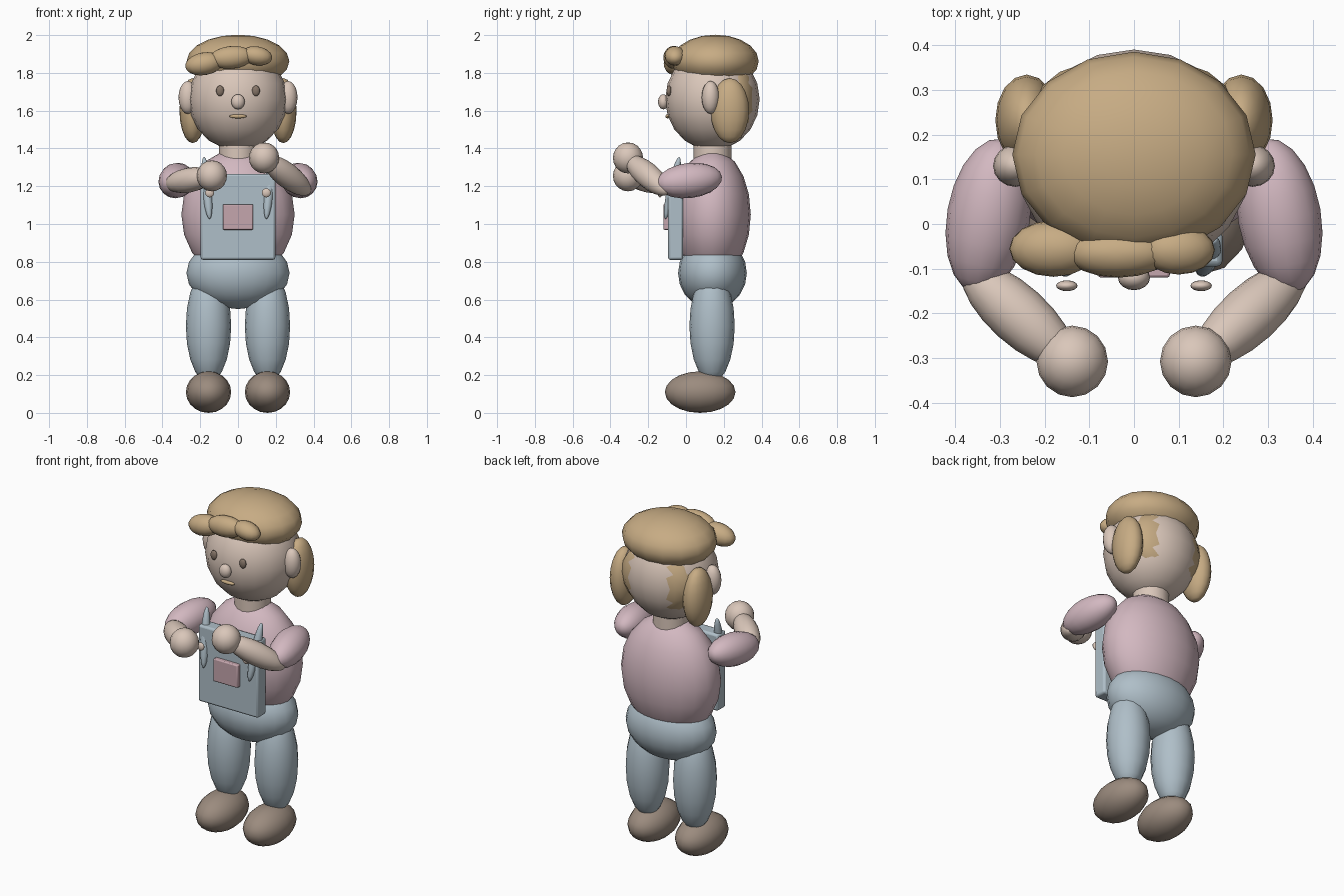
import bpy
from math import radians
from mathutils import Vector

cube = bpy.data.objects.get("Cube")
if cube:
    bpy.data.objects.remove(cube, do_unlink=True)


def material(name, r, g, b):
    m = bpy.data.materials.new(name)
    m.use_nodes = True
    m.diffuse_color = (r, g, b, 1)
    m.node_tree.nodes["Principled BSDF"].inputs["Base Color"].default_value = (r, g, b, 1)
    return m


skin = material("skin", .70, .57, .49)
pink = material("pink_shirt", .65, .48, .53)
blue = material("blue_denim", .43, .52, .58)
hair = material("sandy_hair", .57, .41, .23)
brown = material("brown_shoe", .33, .26, .21)
dark = material("dark_eye", .24, .18, .14)
rose = material("rose_pocket", .56, .38, .42)


def finish(name, mat):
    ob = bpy.context.object
    ob.name = ob.data.name = name
    ob.data.materials.append(mat)
    bpy.ops.object.shade_smooth_by_angle(angle=radians(40))
    return ob


def ellipsoid(name, mat, loc, size, tilt=0, segs=16):
    """Ball with three radii, optionally rolled about the front axis."""
    bpy.ops.mesh.primitive_uv_sphere_add(segments=segs, ring_count=10, location=loc,
                                         rotation=(0, radians(tilt), 0))
    bpy.context.object.scale = size
    bpy.ops.object.transform_apply(location=False, rotation=False, scale=True)
    return finish(name, mat)


def limb(name, mat, a, b, radius):
    """Long ball whose poles lie at points a and b."""
    a, b = Vector(a), Vector(b)
    ob = ellipsoid(name, mat, (a + b) / 2, (radius, radius, (b - a).length / 2))
    ob.rotation_euler = (b - a).to_track_quat('Z', 'Y').to_euler()
    return ob


def box(name, mat, loc, size, bevel):
    bpy.ops.mesh.primitive_cube_add(size=1, location=loc)
    ob = bpy.context.object
    ob.scale = size
    bpy.ops.object.transform_apply(location=False, rotation=False, scale=True)
    mod = ob.modifiers.new("Rounded edges", 'BEVEL')
    mod.width, mod.segments = bevel, 2
    return finish(name, mat)


# Torso and head
ellipsoid("shirt_body", pink, (0, .14, 1.05), (.3, .203, .345), segs=20)
ellipsoid("trouser_hips", blue, (0, .14, .74), (.273, .182, .19), segs=20)
bpy.ops.mesh.primitive_cylinder_add(vertices=16, radius=.1, depth=.14, location=(0, .14, 1.39))
finish("neck", skin)
ellipsoid("head", skin, (0, .14, 1.66), (.262, .25, .27), segs=20)

# Face
ellipsoid("nose", skin, (0, -.12, 1.647), (.036, .028, .04))
ellipsoid("mouth", hair, (0, -.097, 1.57), (.046, .012, .011))

# Hair cap, back and fringe
ellipsoid("hair_cap", hair, (0, .155, 1.862), (.272, .23, .14))
ellipsoid("hair_back", hair, (0, .25, 1.66), (.235, .127, .205))
ellipsoid("fringe_right", hair, (-.18, -.055, 1.848), (.1, .063, .06), -10)
ellipsoid("fringe_middle", hair, (-.035, -.065, 1.882), (.115, .055, .06), -5)
ellipsoid("fringe_left", hair, (.1, -.058, 1.89), (.082, .055, .05), 10)

# Bib and pocket
box("bib", blue, (0, -.055, 1.038), (.395, .08, .455), .012)
box("pocket", rose, (0, -.1, 1.037), (.16, .04, .135), .006)

# Paired parts
for s, side in ((1, "left"), (-1, "right")):
    ellipsoid("eye_" + side, dark, (s * .095, -.09, 1.705), (.021, .013, .028))
    ellipsoid("ear_" + side, skin, (s * .265, .13, 1.67), (.05, .047, .087))
    ellipsoid("side_hair_" + side, hair, (s * .24, .232, 1.6), (.07, .102, .172))
    limb("strap_" + side, blue, (s * .15, -.11, 1.025), (s * .18, -.035, 1.355), .026)
    ellipsoid("button_" + side, skin, (s * .15, -.138, 1.165), (.024, .012, .024))
    ellipsoid("leg_" + side, blue, (s * .156, .138, .46), (.12, .12, .3))
    ellipsoid("shoe_" + side, brown, (s * .156, .075, .11), (.12, .187, .11))
    limb("sleeve_" + side, pink, (s * .295, .19, 1.25), (s * .355, -.155, 1.21), .093)
    # The left hand is held higher than the right
    hand_z, elbow_z = (1.35, 1.165) if s > 0 else (1.255, 1.21)
    limb("forearm_" + side, skin, (s * .378, -.095, elbow_z), (s * .14, -.31, hand_z), .066)
    ellipsoid("hand_" + side, skin, (s * .138, -.307, hand_z), (.08, .08, .082))
